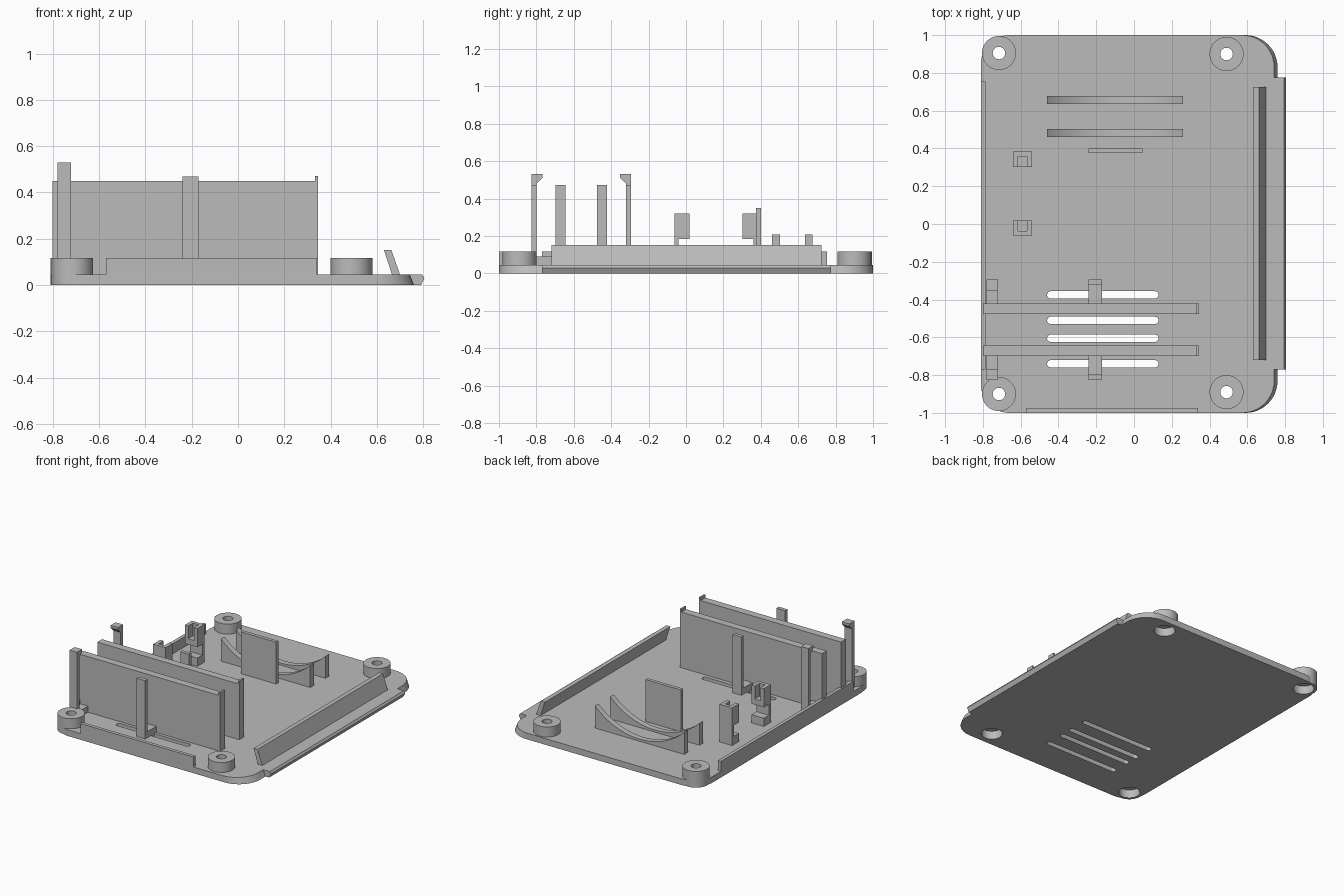
import bpy, bmesh, math
from mathutils import Vector

cube = bpy.data.objects.get("Cube")
if cube:
    bpy.data.objects.remove(cube, do_unlink=True)

GREY = bpy.data.materials.new("plain grey plastic")
GREY.use_nodes = True
COLOUR = (0.5, 0.5, 0.5, 1)
GREY.diffuse_color = COLOUR
GREY.node_tree.nodes["Principled BSDF"].inputs["Base Color"].default_value = COLOUR

T = 0.045      # floor thickness
SINK = 0.03    # parts start slightly inside the floor


def loft(bm, rings):
    """Closed skin through rings that share a point count."""
    loops = [[bm.verts.new(p) for p in ring] for ring in rings]
    n = len(loops[0])
    for a, b in zip(loops, loops[1:]):
        for i in range(n):
            j = (i + 1) % n
            bm.faces.new((a[i], a[j], b[j], b[i]))
    bm.faces.new(loops[0])
    bm.faces.new(loops[-1])


def make(name, solids, smooth=False):
    bm = bmesh.new()
    for rings in solids:
        loft(bm, rings)
    bmesh.ops.recalc_face_normals(bm, faces=bm.faces)
    mesh = bpy.data.meshes.new(name)
    bm.to_mesh(mesh)
    bm.free()
    mesh.materials.append(GREY)
    ob = bpy.data.objects.new(name, mesh)
    bpy.context.collection.objects.link(ob)
    if smooth:
        shade(ob)
    return ob


def select(ob):
    bpy.ops.object.select_all(action='DESELECT')
    ob.select_set(True)
    bpy.context.view_layer.objects.active = ob


def shade(ob):
    select(ob)
    bpy.ops.object.shade_smooth_by_angle(angle=math.radians(30))


def cut(ob, cutter):
    mod = ob.modifiers.new("holes", 'BOOLEAN')
    mod.operation = 'DIFFERENCE'
    mod.solver = 'EXACT'
    mod.object = cutter
    select(ob)
    bpy.ops.object.modifier_apply(modifier=mod.name)
    shade(ob)


def extrude(pts, axis, lo, hi):
    """Rings of a 2D profile swept along one axis."""
    place = {'x': lambda p, d: (d, p[0], p[1]),
             'y': lambda p, d: (p[0], d, p[1]),
             'z': lambda p, d: (p[0], p[1], d)}[axis]
    return [[Vector(place(p, d)) for p in pts] for d in (lo, hi)]


def box(x0, x1, y0, y1, z0, z1):
    return extrude([(x0, y0), (x1, y0), (x1, y1), (x0, y1)], 'z', z0, z1)


def turned(cx, cy, profile, n=48):
    """Rings of (radius, height) pairs around a vertical axis."""
    return [[Vector((cx + r * math.cos(i * math.tau / n),
                     cy + r * math.sin(i * math.tau / n), z)) for i in range(n)]
            for r, z in profile]


def rounded(corners, n=12):
    """Outline from (centre x, centre y, radius, start angle) arcs."""
    pts = []
    for cx, cy, r, start in corners:
        for i in range(n + 1):
            a = math.radians(start + 90 * i / n)
            pts.append((cx + r * math.cos(a), cy + r * math.sin(a)))
    return pts


def floor_ring(right, z):
    rl, rr = 0.15, 0.17
    pts = rounded([(right - rr, 1 - rr, rr, 0), (-0.81 + rl, 1 - rl, rl, 90),
                   (-0.81 + rl, rl - 1, rl, 180), (right - rr, rr - 1, rr, 270)])
    return [Vector((x, y, z)) for x, y in pts]


# Floor with drafted right edge, vent slots and screw holes
base = make("floor_plate", [[floor_ring(0.76, 0), floor_ring(0.742, T)]])
SCREWS = [(-0.715, 0.905), (0.49, 0.9), (-0.715, -0.9), (0.49, -0.89)]
SLOT_R = 0.019
cuts = [turned(x, y, [(0.07, -0.1), (0.07, 0.06), (0.033, 0.06), (0.033, 0.3)])
        for x, y in SCREWS]
for y in (-0.375, -0.51, -0.605, -0.74):
    slot = rounded([(0.13 - SLOT_R, y, SLOT_R, -90), (0.1301 - SLOT_R, y, SLOT_R, 0),
                    (-0.46 + SLOT_R, y, SLOT_R, 90), (-0.4601 + SLOT_R, y, SLOT_R, 180)], 6)
    cuts.append(extrude(slot, 'z', -0.1, 0.2))
cutter = make("hole_cutter", cuts)
cutter.hide_render = True
cut(base, cutter)

# Screw bosses
for i, (x, y) in enumerate(SCREWS):
    boss = make(f"screw_boss_{i + 1}", [turned(x, y, [(0.09, 0), (0.09, 0.118)])])
    cut(boss, cutter)
bpy.data.objects.remove(cutter, do_unlink=True)

# Edge tongue and leaning snap strip
make("edge_tongue", [extrude([(0.7, 0), (0.79, 0), (0.805, 0.03), (0.795, T), (0.7, T)],
                             'y', -0.77, 0.775)])
make("snap_strip", [extrude([(0.67, SINK), (0.705, SINK), (0.662, 0.152), (0.63, 0.152)],
                            'y', -0.72, 0.725)])

# Low rim walls
make("left_rim", [box(-0.81, -0.785, -0.77, 0.755, SINK, 0.118)])
make("front_rim", [box(-0.57, 0.34, -1, -0.975, SINK, 0.118)])

# Two tall panels with end lips, plus clips and posts mirrored about their middle
MID = -0.56
panel = [(-0.8, SINK), (0.345, SINK), (0.345, 0.472), (0.332, 0.472),
         (0.332, 0.45), (-0.8, 0.45)]
hook = [(0.265, SINK), (0.265, 0.53), (0.207, 0.53), (0.207, 0.512),
        (0.238, 0.482), (0.238, SINK)]
for s, side in ((-1, "front"), (1, "back")):
    def at(d):
        return MID + s * d
    make(f"{side}_panel", [extrude(panel, 'y', at(0.083), at(0.138))])
    make(f"{side}_clip", [extrude([(at(d), z) for d, z in hook], 'x', -0.78, -0.72)])
    make(f"{side}_post", [box(-0.24, -0.17, at(0.238), at(0.265), SINK, 0.47)])
    for part, x0, x1 in (("clip", -0.78, -0.72), ("post", -0.24, -0.17)):
        make(f"{side}_{part}_foot", [box(x0, x1, at(0.13), at(0.25), SINK, 0.09)])

# Curved cradles
arc = []
for i in range(33):
    x = -0.36 + 0.72 * i / 32
    radius = 0.515
    arc.append((x - 0.1, 0.06 + radius - math.sqrt(radius ** 2 - x ** 2)))
cradle = [(-0.46, SINK)] + arc + [(0.26, SINK)]
for name, y in (("front_cradle", 0.46), ("back_cradle", 0.635)):
    make(name, [extrude(cradle, 'y', y, y + 0.042)], smooth=True)

# Stop plate
make("stop_plate", [box(-0.24, 0.045, 0.375, 0.4, SINK, 0.35)])

# Pair of holders that open toward each other
for name, back, s in (("back_holder", 0.383, -1), ("front_holder", -0.062, 1)):
    def span(a, b):
        return back + s * a, back + s * b
    socket = [(-0.64, 0), (-0.54, 0), (-0.54, 0.08), (-0.567, 0.08),
              (-0.567, 0.025), (-0.613, 0.025), (-0.613, 0.08), (-0.64, 0.08)]
    make(name, [
        box(-0.64, -0.54, *span(0, 0.022), SINK, 0.226),
        box(-0.64, -0.54, *span(0.018, 0.08), 0.185, 0.226),
        box(-0.64, -0.54, *span(0.018, 0.08), SINK, 0.105),
        extrude([(x, back + s * d) for x, d in socket], 'z', 0.225, 0.32)])
